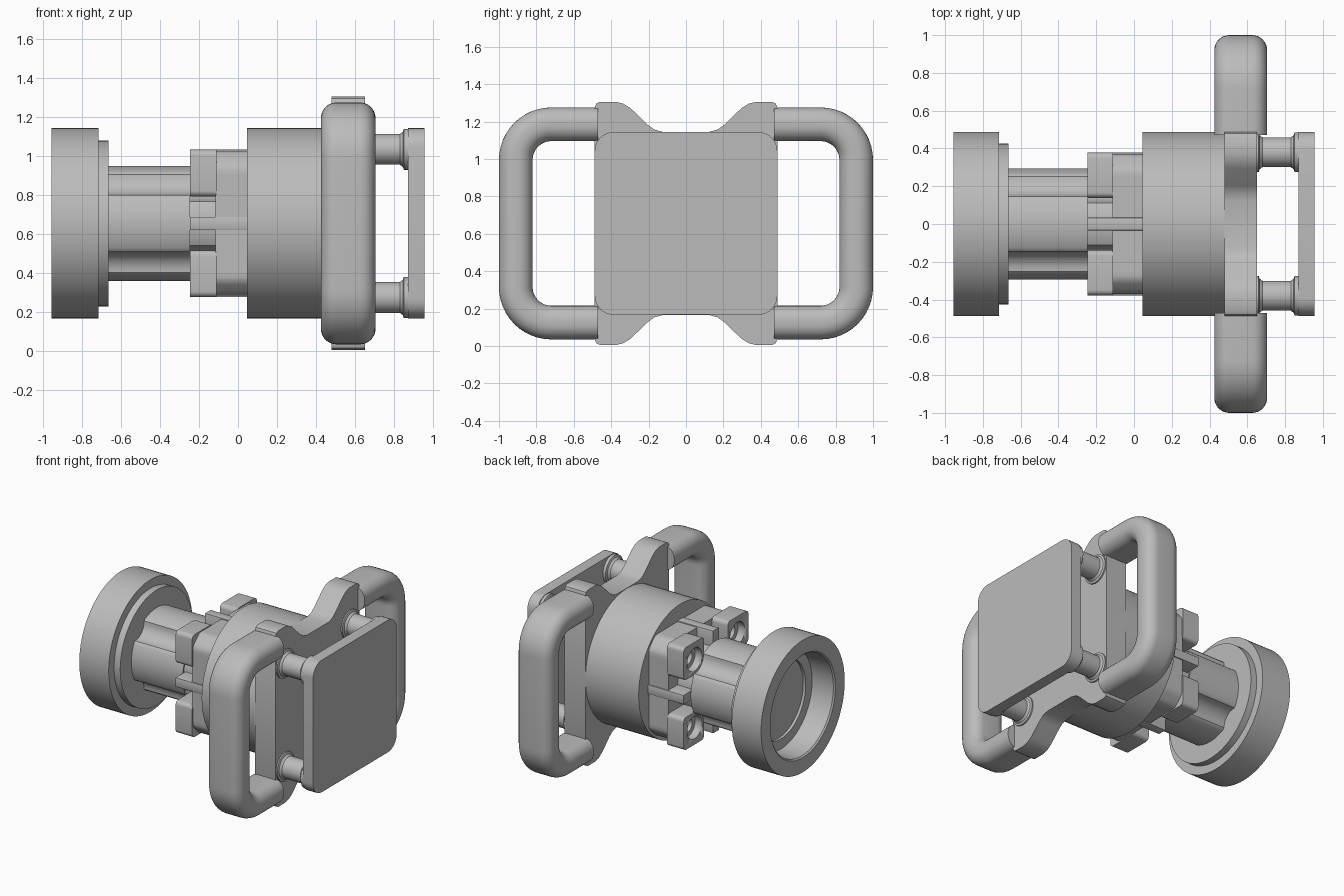
import bpy, bmesh, math
from mathutils import Vector

cube = bpy.data.objects.get("Cube")
if cube:
    bpy.data.objects.remove(cube, do_unlink=True)

AXIS = 0.655  # height of the main axis
grey = bpy.data.materials.new("plain grey")
grey.use_nodes = True
grey.diffuse_color = (0.5, 0.5, 0.5, 1)
grey.node_tree.nodes["Principled BSDF"].inputs["Base Color"].default_value = (0.5, 0.5, 0.5, 1)


def loft(name, rings, angle=30):
    """Skin a row of point rings and cap both ends."""
    bm = bmesh.new()
    rows = [[bm.verts.new(p) for p in ring] for ring in rings]
    n = len(rows[0])
    for a, b in zip(rows, rows[1:]):
        for i in range(n):
            j = (i + 1) % n
            bm.faces.new((a[i], a[j], b[j], b[i]))
    bm.faces.new(rows[0])
    bm.faces.new(rows[-1])
    bmesh.ops.recalc_face_normals(bm, faces=bm.faces)
    mesh = bpy.data.meshes.new(name)
    bm.to_mesh(mesh)
    bm.free()
    mesh.materials.append(grey)
    obj = bpy.data.objects.new(name, mesh)
    bpy.context.collection.objects.link(obj)
    bpy.ops.object.select_all(action='DESELECT')
    obj.select_set(True)
    bpy.context.view_layer.objects.active = obj
    bpy.ops.object.shade_smooth_by_angle(angle=math.radians(angle))
    return obj


def prism(name, outline, x0, x1):
    """Extrude a (y, z) outline, measured from the axis, along x."""
    return loft(name, [[(x, y, z + AXIS) for y, z in outline] for x in (x0, x1)])


def lathe(name, profile, y=0, z=0, n=64):
    """Turn (x, radius) points around a line parallel to x."""
    turn = [2 * math.pi * i / n for i in range(n)]
    return loft(name, [[(x, y + r * math.cos(a), AXIS + z + r * math.sin(a)) for a in turn]
                       for x, r in profile])


def rounded_rect(hw, hh, r, steps=8, cy=0, cz=0):
    pts = []
    for k, (sy, sz) in enumerate(((1, 1), (-1, 1), (-1, -1), (1, -1))):
        for i in range(steps + 1):
            a = math.pi / 2 * (k + i / steps)
            pts.append((cy + sy * (hw - r) + r * math.cos(a), cz + sz * (hh - r) + r * math.sin(a)))
    return pts


def cut(target, cutter):
    mod = target.modifiers.new("cut", 'BOOLEAN')
    mod.operation = 'DIFFERENCE'
    mod.solver = 'EXACT'
    mod.object = cutter
    bpy.context.view_layer.objects.active = target
    bpy.ops.object.modifier_apply(modifier=mod.name)
    bpy.data.objects.remove(cutter, do_unlink=True)


CORNERS = [(sy, sz) for sy in (1, -1) for sz in (1, -1)]

# Recessed wheel at the far end
lathe("wheel", [(-0.755, 0.29), (-0.775, 0.29), (-0.775, 0.365), (-0.945, 0.37), (-0.955, 0.38),
                (-0.955, 0.488), (-0.715, 0.488), (-0.715, 0.425), (-0.665, 0.425)], n=96)


# Shaft with four grooves that clear the bolts, flared at both ends
def shaft_radius(a, grow):
    away = abs((a % (math.pi / 2)) - math.pi / 4)
    centre, groove = 0.354, 0.135 - grow
    gap = groove ** 2 - (centre * math.sin(away)) ** 2
    near = centre * math.cos(away) - math.sqrt(gap) if gap > 0 else 1
    return min(0.265 + grow, near)


flare = [(0.03 * (1 - math.sin(t)), 0.03 * (1 - math.cos(t)))
         for t in [math.pi / 2 * i / 5 for i in range(6)]]
stations = [(-0.665 + d, g) for d, g in flare] + [(-0.245 - d, g) for d, g in reversed(flare)]
stations += [(-0.245, 0), (-0.1, 0)]
loft("shaft", [[(x, shaft_radius(a, g) * math.cos(a), AXIS + shaft_radius(a, g) * math.sin(a))
                for a in [2 * math.pi * i / 144 for i in range(144)]] for x, g in stations])

# Chuck base: a disc with four flats
base = []
for i in range(128):
    a = 2 * math.pi * i / 128
    r = min(0.47, 0.37 / max(abs(math.cos(a)), abs(math.sin(a))))
    base.append((r * math.cos(a), r * math.sin(a)))
prism("chuck_base", base, -0.115, 0.05)

# Corner jaws with counterbored bolt holes
for sy, sz in CORNERS:
    jaw = prism("corner_jaw", rounded_rect(0.12, 0.12, 0.03, 5, sy * 0.258, sz * 0.258), -0.245, -0.11)
    cut(jaw, lathe("bolt_hole", [(-0.3, 0.085), (-0.19, 0.085), (-0.19, 0.05), (-0.125, 0.05)],
                   sy * 0.25, sz * 0.25, 32))

# Guide rails between the jaws
for dy, dz in ((1, 0), (-1, 0), (0, 1), (0, -1)):
    hw, hh = (0.09, 0.034) if dy else (0.034, 0.09)
    prism("guide_rail", rounded_rect(hw, hh, 0.004, 2, dy * 0.288, dz * 0.288), -0.245, 0.05)

# Main drum
lathe("drum", [(0.045, 0.488), (0.485, 0.488)], n=96)

# Cross bracket with four raised horns
horn = [(0.488, 0.62), (0.48, 0.64), (0.46, 0.65), (0.375, 0.65), (0.335, 0.64), (0.295, 0.615),
        (0.205, 0.528), (0.17, 0.502), (0.125, 0.49)]
top = horn + [(-y, z) for y, z in reversed(horn)]
prism("bracket", top + [(-y, -z) for y, z in top], 0.48, 0.65)

# Side handles: a rounded section swept along a C path
section = rounded_rect(0.09, 0.14, 0.08)
for side, name in ((1, "left_handle"), (-1, "right_handle")):
    path = [(0.47, 0.53, math.pi / 2)]
    for i in range(25):
        a = math.pi / 2 * (1 - i / 12)
        cz = 0.34 if i < 12 else -0.34
        if i == 12:
            path.append((0.91, 0.34, 0))
        path.append((0.72 + 0.19 * math.cos(a), cz + 0.19 * math.sin(a), a))
    path.append((0.47, -0.53, -math.pi / 2))
    loft(name, [[(0.565 + v, side * (y + u * math.cos(a)), AXIS + z + u * math.sin(a))
                 for u, v in section] for y, z, a in path], 50)

# Flanged posts and the end plate
for sy, sz in CORNERS:
    lathe("post", [(0.645, 0.105), (0.66, 0.105), (0.665, 0.09), (0.68, 0.079), (0.83, 0.079),
                   (0.845, 0.09), (0.85, 0.105), (0.88, 0.105)], sy * 0.38, sz * 0.38, 40)
prism("end_plate", rounded_rect(0.488, 0.488, 0.1), 0.872, 0.955)
